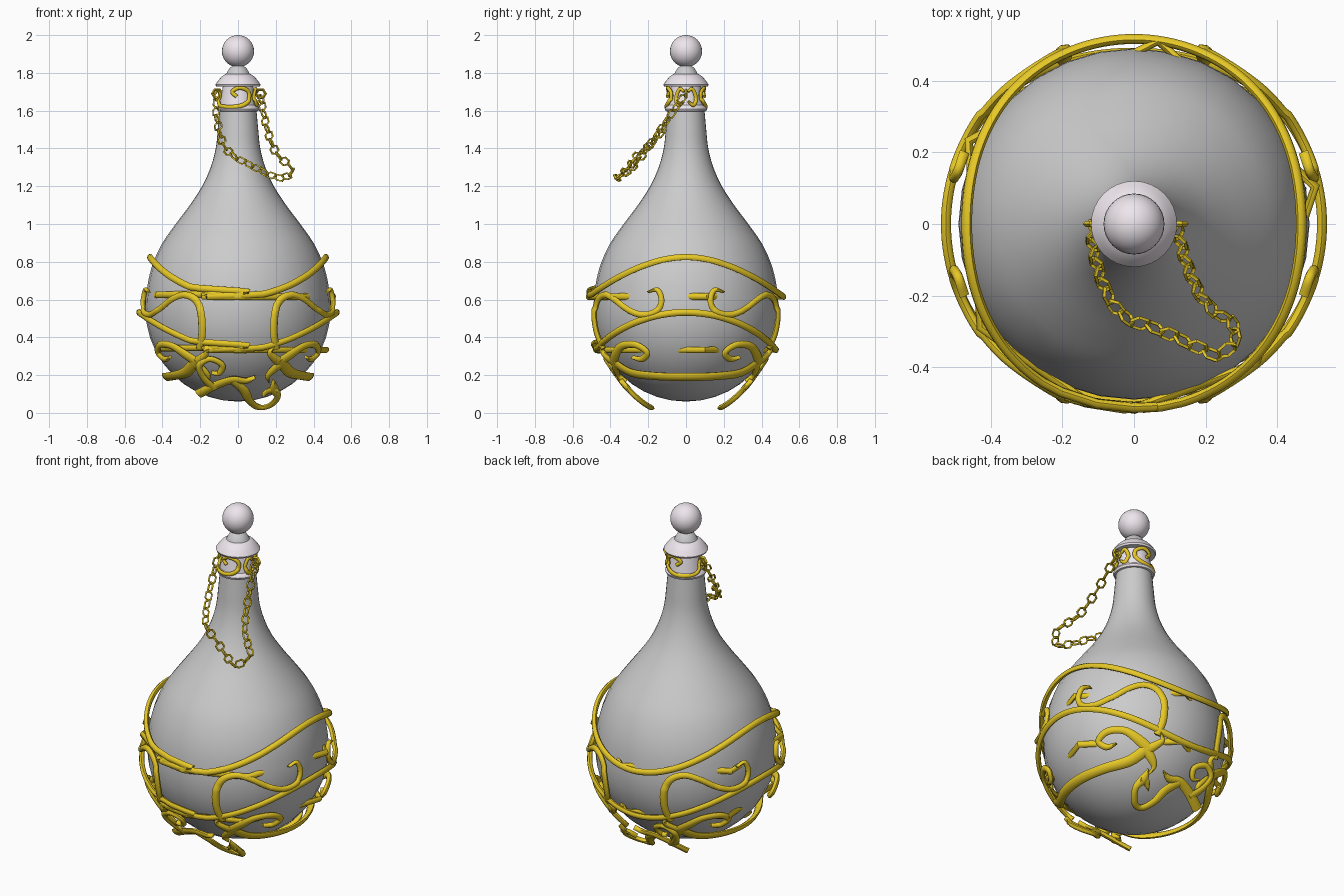
import bpy, bmesh
from math import sin, cos, pi, radians, sqrt
from mathutils import Vector, Matrix

if "Cube" in bpy.data.objects:
    bpy.data.objects.remove(bpy.data.objects["Cube"])


def material(name, color):
    m = bpy.data.materials.new(name)
    m.diffuse_color = (*color, 1)
    m.use_nodes = True
    m.node_tree.nodes["Principled BSDF"].inputs["Base Color"].default_value = m.diffuse_color
    return m


GOLD = material("gold", (0.8, 0.58, 0.02))
PEARL = material("pearl", (0.85, 0.79, 0.84))
CENTRE = Vector((0, 0, 0.55))


def finish(name, bm, mat=None, angle=40):
    bmesh.ops.recalc_face_normals(bm, faces=bm.faces)
    me = bpy.data.meshes.new(name)
    bm.to_mesh(me)
    bm.free()
    ob = bpy.data.objects.new(name, me)
    bpy.context.collection.objects.link(ob)
    if mat:
        me.materials.append(mat)
    bpy.ops.object.select_all(action='DESELECT')
    ob.select_set(True)
    bpy.context.view_layer.objects.active = ob
    bpy.ops.object.shade_smooth_by_angle(angle=radians(angle))
    return ob


def smooth_path(pts, closed=False, steps=6):
    # Catmull-Rom through tuples of any dimension
    p = [Vector(q) for q in pts]
    n = len(p)
    get = (lambda i: p[i % n]) if closed else (lambda i: p[max(0, min(n - 1, i))])
    out = []
    for i in range(n if closed else n - 1):
        a, b, c, d = (get(i + k) for k in (-1, 0, 1, 2))
        for s in range(steps):
            t = s / steps
            out.append(0.5 * (2 * b + (c - a) * t + (2 * a - 5 * b + 4 * c - d) * t * t
                              + (3 * b - a - 3 * c + d) * t ** 3))
    if not closed:
        out.append(p[-1])
    return out


def lathe(name, profile, mat=None, seg=32):
    bm = bmesh.new()
    rings = []
    for r, z in profile:
        if r < 0.002:
            rings.append([bm.verts.new((0, 0, z))])
        else:
            rings.append([bm.verts.new((r * cos(2 * pi * i / seg), r * sin(2 * pi * i / seg), z))
                          for i in range(seg)])
    for a, b in zip(rings, rings[1:]):
        for i in range(seg):
            f = [a[i % len(a)], a[(i + 1) % len(a)], b[(i + 1) % len(b)], b[i % len(b)]]
            bm.faces.new(list(dict.fromkeys(f)))
    return finish(name, bm, mat)


def ribbon(name, pts, place, thick=0.028, closed=False, sx=1, sy=1, n=8, flat_normal=False):
    # oval strip lying on a surface; pts are (u, v, width)
    samples = smooth_path(pts, closed)
    pos = []
    for s in samples:
        q = place(s[0], s[1])
        pos.append(Vector((q.x * sx, q.y * sy, q.z)))
    m = len(pos)
    bm = bmesh.new()
    rings = []
    for i, q in enumerate(pos):
        a, b = (pos[i - 1], pos[(i + 1) % m]) if closed else (pos[max(0, i - 1)], pos[min(m - 1, i + 1)])
        t = (b - a).normalized()
        nor = Vector((q.x, q.y, 0)) if flat_normal else q - CENTRE
        nor = (nor - t * nor.dot(t)).normalized()
        side = nor.cross(t)
        w = samples[i][2] / 2
        rings.append([bm.verts.new(q + side * w * cos(2 * pi * k / n)
                                   + nor * thick / 2 * sin(2 * pi * k / n)) for k in range(n)])
    for i in range(m if closed else m - 1):
        a, b = rings[i], rings[(i + 1) % m]
        for k in range(n):
            bm.faces.new((a[k], a[(k + 1) % n], b[(k + 1) % n], b[k]))
    if not closed:
        bm.faces.new(rings[0])
        bm.faces.new(rings[-1])
    return finish(name, bm, GOLD, 50)


# Bottle body with round belly and long neck
belly = [(0.49 * sin(radians(a)), 0.55 - 0.49 * cos(radians(a))) for a in range(0, 100, 9)]
neck = smooth_path([(0.488, 0.60), (0.475, 0.70), (0.447, 0.80), (0.40, 0.90), (0.33, 1.0), (0.255, 1.1),
                    (0.19, 1.2), (0.145, 1.3), (0.118, 1.4), (0.107, 1.5), (0.098, 1.6)], steps=3)
profile = belly[:11] + [tuple(v) for v in neck]
lathe("bottle_body", profile)


def shell_radius(z):
    if z < 0.55:
        return sqrt(0.525 ** 2 - (z - 0.55) ** 2)
    for (r0, z0), (r1, z1) in zip(profile, profile[1:]):
        if z0 <= z <= z1:
            return r0 + (r1 - r0) * (z - z0) / (z1 - z0) + 0.03
    return 0.13


def on_shell(phi, z):
    # phi in degrees, from the front (-y) toward +x
    r = shell_radius(z)
    return Vector((r * sin(radians(phi)), -r * cos(radians(phi)), z))


def under_front(x, z):
    z = max(z, 0.022)
    return Vector((x, -(0.12 + 0.30 * ((z - 0.01) / 0.27) ** 0.57), z))


def on_cap(phi, z):
    r = 0.098 if z > 1.66 else 0.106
    return Vector((r * sin(radians(phi)), -r * cos(radians(phi)), z))


# Collar, stopper and ball
lathe("collar", [(0.095, 1.595), (0.108, 1.598), (0.113, 1.61), (0.107, 1.622), (0.097, 1.63),
                 (0.085, 1.70), (0.08, 1.73), (0.115, 1.728), (0.12, 1.738), (0.105, 1.76),
                 (0.085, 1.782), (0.064, 1.795), (0, 1.796)], PEARL)
lathe("stopper_neck", [(0.066, 1.785), (0.06, 1.80), (0.045, 1.825), (0.02, 1.845), (0, 1.85)])
bm = bmesh.new()
bmesh.ops.create_uvsphere(bm, u_segments=32, v_segments=16, radius=0.085,
                          matrix=Matrix.Translation((0, 0, 1.915)))
finish("stopper_ball", bm, PEARL)

# Two wavy bands, low at front and back, high at the sides
for name, mid, amp in (("upper_band", 0.72, 0.105), ("lower_band", 0.432, 0.10)):
    ribbon(name, [(a, mid - amp * cos(radians(2 * a)), 0.036) for a in range(0, 360, 15)],
           on_shell, closed=True)

# Scrollwork repeated in all four quarters
vine = [(25, 0.34, 0.04), (22, 0.42, 0.042), (22, 0.53, 0.042), (26, 0.60, 0.04), (34, 0.625, 0.036),
        (43, 0.60, 0.034), (53, 0.55, 0.034), (63, 0.52, 0.034), (72, 0.535, 0.034),
        (75.5, 0.59, 0.032), (73, 0.65, 0.028), (67, 0.64, 0.01)]
curl = [(30, 0.27, 0.06), (37, 0.31, 0.055), (46, 0.355, 0.042), (57, 0.36, 0.04),
        (64, 0.32, 0.036), (59, 0.285, 0.035), (52, 0.295, 0.014)]
tip = [(32, 0.26, 0.06), (25, 0.29, 0.045), (21, 0.32, 0.03), (23, 0.355, 0.006)]
spike = [(33, 0.27, 0.06), (27, 0.23, 0.05), (24, 0.195, 0.03), (27, 0.165, 0.006)]
for sx in (-1, 1):
    for sy in (-1, 1):
        for name, pts in (("vine", vine), ("corner_curl", curl), ("corner_tip", tip),
                          ("corner_spike", spike)):
            ribbon(name, pts, on_shell, sx=sx, sy=sy)
    # Flat strap under each side
    half = [(29, 0.28, 0.06), (43, 0.215, 0.06), (65, 0.195, 0.055), (90, 0.19, 0.055)]
    ribbon("side_strap", half + [(180 - a, z, w) for a, z, w in half[-2::-1]], on_shell, sx=sx)

# Leafy scroll under the front, mirrored to the back
strap = [(-0.21, 0.10, 0.06), (-0.12, 0.145, 0.055), (-0.03, 0.175, 0.05), (0.04, 0.17, 0.04), (0.09, 0.19, 0.008)]
hook = [(-0.13, 0.13, 0.06), (-0.185, 0.19, 0.04), (-0.205, 0.25, 0.036), (-0.15, 0.285, 0.034),
        (-0.085, 0.255, 0.036), (-0.10, 0.21, 0.03), (-0.14, 0.215, 0.01)]
loop = [(-0.03, 0.17, 0.05), (0.03, 0.12, 0.055), (0.06, 0.065, 0.045), (0.11, 0.03, 0.04),
        (0.17, 0.04, 0.036), (0.21, 0.085, 0.036), (0.19, 0.13, 0.05), (0.19, 0.175, 0.006)]
leaf = [(0.21, 0.12, 0.03), (0.17, 0.12, 0.045), (0.13, 0.095, 0.006)]
for sy in (1, -1):
    for name, pts in (("under_strap", strap), ("under_hook", hook), ("under_loop", loop), ("under_leaf", leaf)):
        ribbon(name, pts, under_front, sy=sy)

# Scrolls on the collar
swirl = [(-85, 1.70, 0.012), (-72, 1.635, 0.02), (-35, 1.62, 0.022), (8, 1.625, 0.024), (34, 1.655, 0.024),
         (35, 1.70, 0.022), (6, 1.722, 0.022), (-18, 1.70, 0.022), (-4, 1.675, 0.02)]
bud = [(84, 1.70, 0.014), (70, 1.715, 0.02), (58, 1.67, 0.022), (68, 1.63, 0.022), (84, 1.65, 0.012)]
for sy in (1, -1):
    ribbon("collar_swirl", swirl, on_cap, 0.018, sy=sy, flat_normal=True)
    ribbon("collar_bud", bud, on_cap, 0.018, sy=sy, flat_normal=True)


def add_link(bm, mat, length, width, wire, sides=6):
    # six-sided wire link in its local xy plane, long axis x
    rings = []
    for i in range(sides):
        a = 2 * pi * i / sides
        d = Vector((cos(a), sin(a), 0))
        c = Vector((cos(a) * length / 2, sin(a) * width / 2, 0))
        rings.append([bm.verts.new(mat @ (c + wire * (d * cos(b) + Vector((0, 0, sin(b))))))
                      for b in (0, pi / 2, pi, 3 * pi / 2)])
    for i in range(sides):
        a, b = rings[i], rings[(i + 1) % sides]
        for k in range(4):
            bm.faces.new((a[k], a[(k + 1) % 4], b[(k + 1) % 4], b[k]))


# Chain hanging from both sides of the collar
path = smooth_path([(-0.11, 0, 1.70), (-0.115, -0.06, 1.59), (-0.085, -0.17, 1.44), (-0.03, -0.255, 1.365),
                    (0.07, -0.295, 1.31), (0.17, -0.34, 1.26), (0.24, -0.365, 1.245), (0.285, -0.295, 1.29),
                    (0.20, -0.22, 1.38), (0.15, -0.12, 1.52), (0.12, -0.01, 1.68)], steps=10)
total = sum((b - a).length for a, b in zip(path, path[1:]))
count = 29
bm = bmesh.new()
done, k = 0.0, 0
for a, b in zip(path, path[1:]):
    step = (b - a).length
    while k < count and done + step >= total * (k + 0.5) / count:
        c = a.lerp(b, (total * (k + 0.5) / count - done) / step)
        rot = (b - a).to_track_quat('X', 'Z').to_matrix().to_4x4()
        twist = Matrix.Rotation(radians(40 + 90 * (k % 2)), 4, 'X')
        add_link(bm, Matrix.Translation(c) @ rot @ twist, 0.057, 0.045, 0.006)
        k += 1
    done += step
for x in (-0.11, 0.12):
    add_link(bm, Matrix.Translation((x, 0, 1.69)) @ Matrix.Rotation(pi / 2, 4, 'X'), 0.05, 0.05, 0.008)
finish("chain", bm, GOLD, 20)
